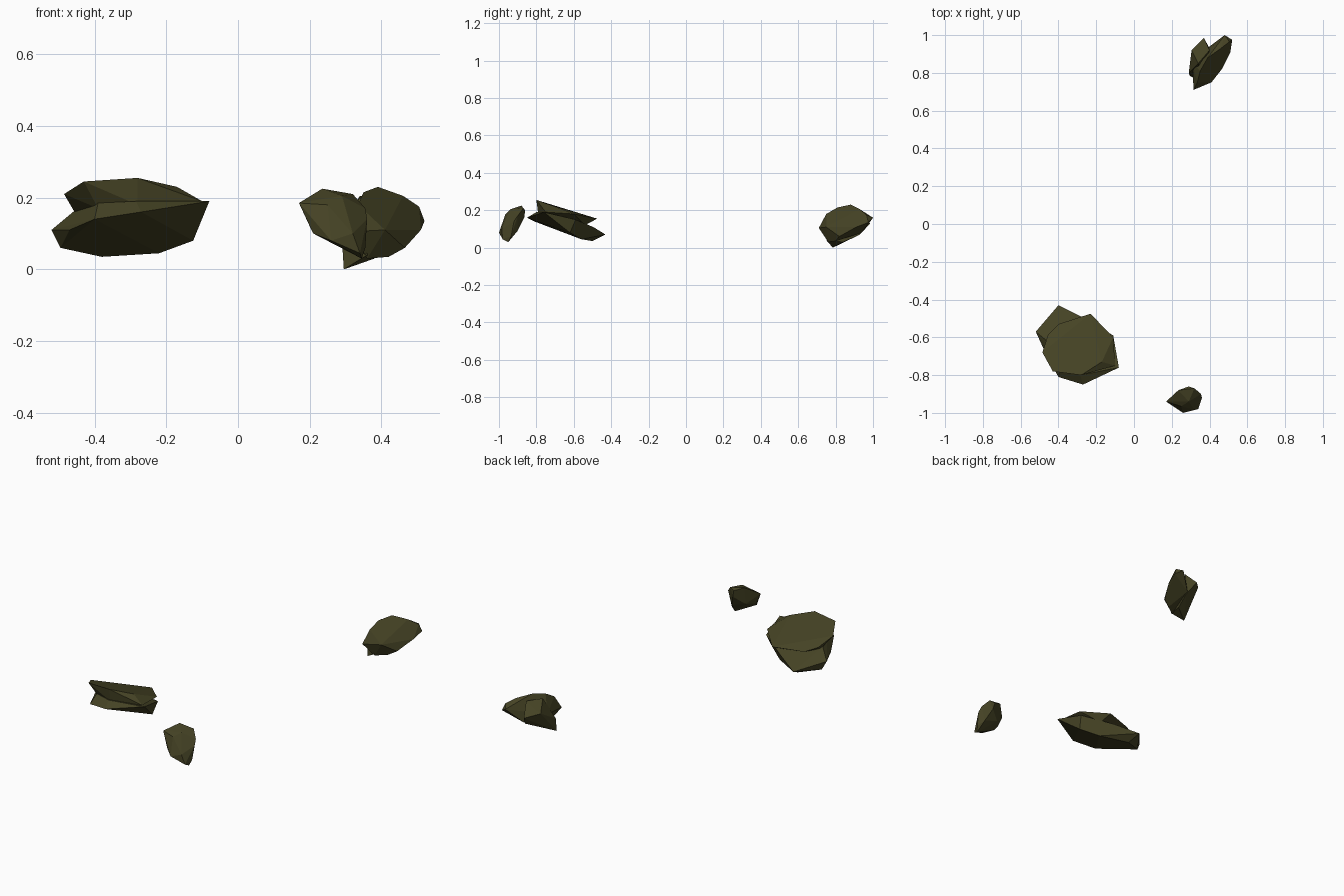
import bpy
import bmesh
import math

cube = bpy.data.objects.get("Cube")
if cube:
    bpy.data.objects.remove(cube, do_unlink=True)

stone = bpy.data.materials.new("dark olive stone")
stone.use_nodes = True
colour = (0.06, 0.056, 0.018, 1)
stone.diffuse_color = colour
shader = next(n for n in stone.node_tree.nodes if n.type == "BSDF_PRINCIPLED")
shader.inputs["Base Color"].default_value = colour
shader.inputs["Roughness"].default_value = 0.9


def chunk(name, corners):
    """Faceted convex chunk around a few corners given in hundredths."""
    bm = bmesh.new()
    for corner in corners:
        bm.verts.new([c / 100 for c in corner])
    bmesh.ops.convex_hull(bm, input=bm.verts[:])
    loose = [v for v in bm.verts if not v.link_faces]
    bmesh.ops.delete(bm, geom=loose, context="VERTS")
    bmesh.ops.recalc_face_normals(bm, faces=bm.faces[:])
    mesh = bpy.data.meshes.new(name)
    bm.to_mesh(mesh)
    bm.free()
    mesh.materials.append(stone)
    obj = bpy.data.objects.new(name, mesh)
    bpy.context.collection.objects.link(obj)
    return obj


def fuse(body, extra):
    """Merge a second chunk into the body, leaving one closed shell."""
    union = body.modifiers.new("union", "BOOLEAN")
    union.operation = "UNION"
    union.solver = "EXACT"
    union.object = extra
    graph = bpy.context.evaluated_depsgraph_get()
    merged = bpy.data.meshes.new_from_object(body.evaluated_get(graph))
    body.modifiers.clear()
    body.data = merged
    bpy.data.objects.remove(extra, do_unlink=True)


def facet(obj):
    """Merge nearly flat neighbours into broad, flat-shaded facets."""
    bm = bmesh.new()
    bm.from_mesh(obj.data)
    bmesh.ops.dissolve_limit(bm, angle_limit=math.radians(6),
                             verts=bm.verts[:], edges=bm.edges[:])
    for face in bm.faces:
        face.smooth = False
    bm.to_mesh(obj.data)
    bm.free()


# Large rock: a broad tilted base with a stepped slab on top
large_rock = chunk("large_rock", [
    # rim
    (-8, -76, 19), (-27, -85, 16), (-40, -81, 14), (-47, -68, 11),
    (-52, -57, 11), (-40, -43, 7), (-27, -49.5, 11), (-11, -59, 15),
    # underside
    (-12.5, -62, 8), (-22, -56, 4.5), (-38, -50, 3.5), (-49.5, -56, 6),
    # shoulder
    (-39, -76, 18.5), (-28.5, -80, 19), (-46, -62, 16),
])
slab = chunk("large_rock_slab", [
    (-48.5, -68, 21), (-43, -78, 24.5), (-28, -80, 25.5), (-17, -73, 23),
    (-11, -60, 18), (-23, -47.5, 15.5), (-40, -53, 15), (-45.5, -58.5, 17),
    (-39, -75, 17), (-28, -79, 18), (-45, -62, 15), (-21, -54, 12),
    (-10, -75, 19),
])
fuse(large_rock, slab)

# Medium rock: a leaning oval slab with a lump behind it
medium_rock = chunk("medium_rock", [
    # broad face
    (31.5, -71 * -1, 10.5), (33.5, 75, 18), (35, 81, 21.5), (39, 88, 23),
    (46, 93, 20.5), (51, 91, 11), (46.5, 82, 6), (42, 80, 3.5),
    (41, 75, 11), (36, 76, 3),
    # tip and back
    (50.5, 96.5, 17.5), (52, 97.5, 13.5), (48, 100, 16), (40, 94, 8),
    (31, 85, 12),
])
lump = chunk("medium_rock_lump", [
    (29.5, 78.5, 0), (29, 80, 8), (30.5, 92, 15), (37, 98.5, 13),
    (34, 85, 20.5), (40, 93, 7), (38, 84, 3), (36, 75, 4), (40, 92, 20),
])
fuse(medium_rock, lump)

# Small rock: a leaning pointed shard
small_rock = chunk("small_rock", [
    # crown
    (17, -94, 18.5), (23.5, -88, 22.5), (32, -87, 21), (29, -86, 20),
    (29, -94, 20.5), (25, -96.5, 18),
    # right edge
    (35.5, -90, 17), (36, -92, 14), (35.5, -93.5, 6), (34.5, -95, 3),
    # front foot
    (34, -98, 4.5), (26, -100, 8), (32, -98.5, 10), (21, -96, 10),
    # back
    (20, -94, 12), (24, -90, 12), (30, -86.5, 16), (33, -90, 9),
])

for rock in (large_rock, medium_rock, small_rock):
    facet(rock)
